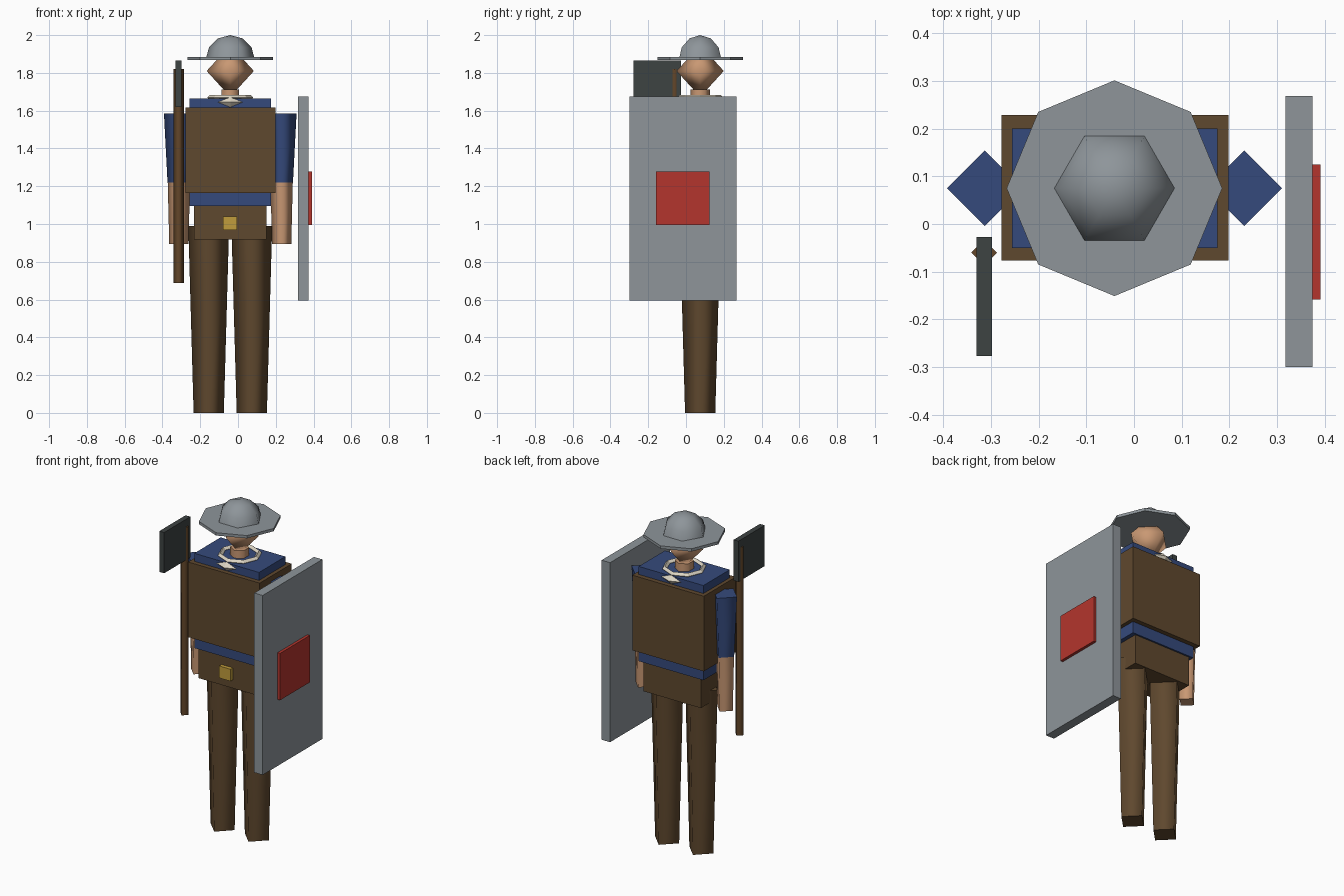
import bpy
import math

cube = bpy.data.objects.get("Cube")
if cube:
    bpy.data.objects.remove(cube, do_unlink=True)


def material(name, hexcode):
    """Flat colour material from an sRGB hex string."""
    srgb = [int(hexcode[i:i + 2], 16) / 255 for i in (0, 2, 4)]
    lin = [c / 12.92 if c < 0.04 else ((c + 0.055) / 1.055) ** 2.4 for c in srgb]
    m = bpy.data.materials.new(name)
    m.use_nodes = True
    m.diffuse_color = (*lin, 1)
    m.node_tree.nodes["Principled BSDF"].inputs["Base Color"].default_value = (*lin, 1)
    return m


LEATHER = material("brown leather", "5f482e")
WOOD = material("brown wood", "634629")
CLOTH = material("blue cloth", "354a7c")
SKIN = material("skin", "c99873")
STEEL = material("grey steel", "8e959a")
IRON = material("dark iron", "3d4342")
RED = material("red paint", "b4352d")
BRASS = material("yellow brass", "c09c3c")
BONE = material("bone white", "ded6c4")

CX, CY = -0.041, 0.075  # centre line of the figure


def add_object(name, verts, faces, mat, loc=(0, 0, 0)):
    mesh = bpy.data.meshes.new(name)
    mesh.from_pydata(verts, [], faces)
    mesh.materials.append(mat)
    obj = bpy.data.objects.new(name, mesh)
    obj.location = loc
    bpy.context.collection.objects.link(obj)
    return obj


def box(name, mat, x, y, z):
    """Box from its (min, max) extents on each axis."""
    verts = [(a, b, c) for a in x for b in y for c in z]
    faces = [(0, 1, 3, 2), (4, 6, 7, 5), (0, 4, 5, 1),
             (2, 3, 7, 6), (0, 2, 6, 4), (1, 5, 7, 3)]
    return add_object(name, verts, faces, mat)


def lathe(name, mat, loc, sides, profile, start=0.0, smooth=True):
    """Turn a (radius, z) profile, listed bottom to top, about the z axis."""
    verts, rings, faces = [], [], []
    for r, z in profile:
        count = sides if r > 0 else 1
        rings.append([len(verts) + i for i in range(count)])
        for i in range(count):
            a = start + math.tau * i / sides
            verts.append((r * math.cos(a), r * math.sin(a), z))
    for low, high in zip(rings, rings[1:]):
        for i in range(sides):
            j = (i + 1) % sides
            face = [low[i % len(low)], low[j % len(low)],
                    high[j % len(high)], high[i % len(high)]]
            faces.append(list(dict.fromkeys(face)))
    side_count = len(faces)
    if len(rings[0]) > 1:
        faces.append(rings[0][::-1])
    if len(rings[-1]) > 1:
        faces.append(rings[-1])
    obj = add_object(name, verts, faces, mat, loc)
    for p in obj.data.polygons:
        p.use_smooth = smooth and p.index < side_count
    return obj


# Torso, vest and belt
box("tunic", CLOTH, (-0.256, 0.175), (-0.05, 0.2), (1.095, 1.665))
box("vest", LEATHER, (-0.278, 0.198), (-0.077, 0.228), (1.165, 1.617))
box("belt", LEATHER, (-0.232, 0.15), (-0.042, 0.19), (0.917, 1.095))
box("buckle", BRASS, (-0.08, -0.004), (-0.065, -0.04), (0.968, 1.04))

# Limbs: four-sided tapered columns
for side, s in (("left", 1), ("right", -1)):
    lathe(side + "_leg", LEATHER, (CX + s * 0.114, CY, 0), 4,
          [(0.08, 0), (0.108, 0.99)])
    arm = (CX + s * 0.272, CY, 0)
    lathe(side + "_sleeve", CLOTH, arm, 4, [(0.06, 1.22), (0.079, 1.585)])
    lathe(side + "_forearm", SKIN, arm, 4, [(0.051, 0.893), (0.059, 1.22)])

# Neck and head
lathe("neck", SKIN, (CX, CY, 0), 6, [(0.052, 1.62), (0.052, 1.712)], math.pi / 2)
lathe("head", SKIN, (CX, CY, 1.81), 4, [(0, -0.137), (0.125, 0), (0, 0.137)])

# Helmet: flat octagonal brim and a six-sided dome
lathe("helmet_brim", STEEL, (CX, CY, 0), 8, [(0.226, 1.868), (0.226, 1.885)],
      smooth=False)
R = 0.13
dome = [(R * math.cos(math.radians(a)), R * math.sin(math.radians(a)))
        for a in (0, 30, 60)]
lathe("helmet_dome", STEEL, (CX, CY, 1.87), 6, dome + [(0, R)])

# Necklace ring with a pendant in front and behind
bpy.ops.mesh.primitive_torus_add(location=(CX, CY, 1.67), major_segments=8,
                                 minor_segments=4, major_radius=0.108,
                                 minor_radius=0.014)
ring = bpy.context.object
ring.name = "necklace_ring"
ring.data.materials.append(BONE)
for name, s in (("front_pendant", -1), ("back_pendant", 1)):
    pendant = lathe(name, BONE, (CX, CY + s * 0.125, 1.645), 4,
                    [(0, -0.027), (1, 0), (0, 0.027)], smooth=False)
    pendant.scale = (0.066, 0.025, 1)

# Axe held at the right side
lathe("axe_handle", WOOD, (-0.314, -0.06, 0), 4, [(0.027, 0.688), (0.027, 1.82)])
box("axe_blade", IRON, (-0.33, -0.298), (-0.277, -0.027), (1.62, 1.865))

# Shield at the left side with a painted square boss
box("shield", STEEL, (0.318, 0.374), (-0.3, 0.268), (0.595, 1.675))
box("shield_boss", RED, (0.37, 0.391), (-0.158, 0.125), (0.995, 1.277))
